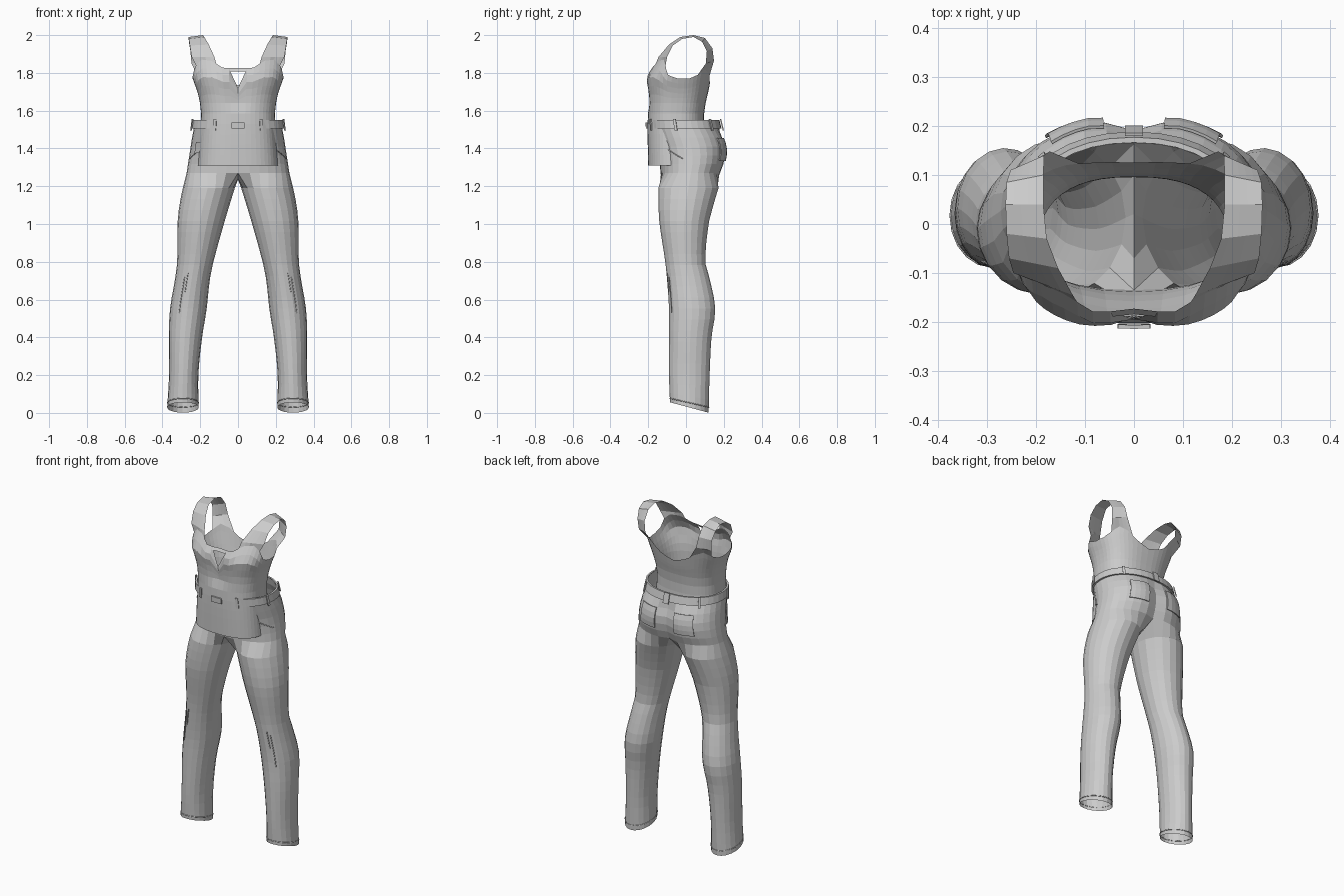
import bpy, bmesh
from math import sin, cos, radians, exp, copysign
from mathutils import Vector

cube = bpy.data.objects.get("Cube")
if cube:
    bpy.data.objects.remove(cube)

cloth = bpy.data.materials.new("grey_cloth")
cloth.use_nodes = True
GREY = (0.6, 0.6, 0.6, 1)
cloth.diffuse_color = GREY
cloth.node_tree.nodes["Principled BSDF"].inputs["Base Color"].default_value = GREY


# ---- helpers ----
def sample(table, z):
    """Smooth interpolation of station rows keyed on their first value."""
    n = len(table)
    z = min(max(z, table[0][0]), table[-1][0])
    i = max(k for k in range(n - 1) if table[k][0] <= z)

    def slope(k, c):
        a, b = table[max(k - 1, 0)], table[min(k + 1, n - 1)]
        return (b[c] - a[c]) / (b[0] - a[0])
    p, q = table[i], table[i + 1]
    h = q[0] - p[0]
    u = (z - p[0]) / h
    out = []
    for c in range(1, len(p)):
        out.append((2*u**3 - 3*u*u + 1) * p[c] + (3*u*u - 2*u**3) * q[c]
                   + h * ((u**3 - 2*u*u + u) * slope(i, c) + (u**3 - u*u) * slope(i + 1, c)))
    return out


def linear(table, t):
    for (a, va), (b, vb) in zip(table, table[1:]):
        if t <= b:
            return va + (vb - va) * (t - a) / (b - a)
    return table[-1][1]


def section(table, t, z, power):
    """Point on a rounded section; t runs from 0 at the front to 180 at the back."""
    rx, yf, yb = sample(table, z)
    s, c = sin(radians(t)), cos(radians(t))
    x = 0 if t in (0, 180) else rx * abs(s) ** power
    return Vector((x, (yf + yb) / 2 - (yb - yf) / 2 * copysign(abs(c) ** power, c), z))


def loft(bm, rows, closed=False):
    grid = [[bm.verts.new(p) for p in row] for row in rows]
    for a, b in zip(grid, grid[1:]):
        n = len(a)
        for i in range(n if closed else n - 1):
            j = (i + 1) % n
            bm.faces.new((a[i], a[j], b[j], b[i]))


def finish(name, bm, thickness=0, mirror=True):
    bmesh.ops.remove_doubles(bm, verts=bm.verts, dist=0.0005)
    bmesh.ops.recalc_face_normals(bm, faces=bm.faces)
    me = bpy.data.meshes.new(name)
    bm.to_mesh(me)
    bm.free()
    return add_object(name, me, thickness, mirror)


def add_object(name, data, thickness=0, mirror=True):
    ob = bpy.data.objects.new(name, data)
    bpy.context.collection.objects.link(ob)
    data.materials.append(cloth)
    if thickness:
        ob.modifiers.new("Thickness", 'SOLIDIFY').thickness = thickness
        ob.modifiers["Thickness"].offset = 0
    if mirror:
        m = ob.modifiers.new("Mirror", 'MIRROR')
        m.merge_threshold = 0.001
    return ob


def steps(a, b, n):
    return [a + (b - a) * i / n for i in range(n + 1)]


# ---- surfaces: (z, half width, front y, back y) ----
HIPS = [(1.27, .272, -.135, .188), (1.33, .263, -.14, .21), (1.40, .252, -.155, .217),
        (1.46, .243, -.175, .200), (1.50, .235, -.188, .178), (1.55, .228, -.19, .165)]
SHIRT = [(1.31, .212, -.2, .10), (1.45, .203, -.203, .10), (1.55, .195, -.203, .095),
         (1.62, .198, -.2, .10), (1.70, .215, -.205, .118), (1.77, .24, -.216, .132),
         (1.80, .246, -.203, .138), (1.87, .252, -.155, .148)]
# legs: (z, inner x, outer x, front y, back y)
LEG = [(.03, .208, .375, -.085, .12), (.2, .21, .365, -.09, .125), (.4, .19, .366, -.09, .135),
       (.55, .166, .36, -.09, .155), (.7, .15, .335, -.10, .128), (.8, .13, .322, -.11, .103),
       (1.0, .075, .32, -.14, .12), (1.1, .045, .31, -.146, .145), (1.2, .014, .29, -.146, .175)]


def hip(t, z, off=0):
    p = section(HIPS, t, z, 0.9)
    if t > 90 and z < 1.46:
        p.y -= 0.025 * exp(-(p.x / 0.05) ** 2)
    d = Vector((p.x, p.y - 0.02, 0)).normalized()
    return p + d * off


def shirt(t, z):
    p = section(SHIRT, t, z, 0.8)
    if t < 90 and z > 1.62:
        p.y += 0.014 * exp(-(p.x / 0.06) ** 2)
    return p


def leg(a, z, off=0):
    xi, xo, yf, yb = sample(LEG, z)
    x = (xi + xo) / 2 + ((xo - xi) / 2 + off) * cos(radians(a))
    y = (yf + yb) / 2 + ((yb - yf) / 2 + off) * sin(radians(a))
    tilt = max(0, 1 - (z - 0.03) / 0.15)
    return Vector((x, y, z - tilt * (0.002 + 0.27 * (y - 0.02))))


# ---- trousers: hips, crotch and legs in one skin ----
bm = bmesh.new()
ts = steps(0, 180, 16)
loft(bm, [[hip(t, z) for t in ts] for z in steps(1.55, 1.27, 6)])
top_ring = [hip(t, 1.27) for t in ts]
top_ring += [Vector((0, .10, 1.245)), Vector((0, .02, 1.235)), Vector((0, -.07, 1.24))]
angles = steps(-140, 140, 16) + [160, 180, 200]
loft(bm, [top_ring] + [[leg(a, z) for a in angles] for z in steps(1.19, .03, 20)], closed=True)
finish("trousers", bm)

# ---- sleeveless top: body, straps and bar over the keyhole ----
RIM = [(0, 1.72), (7.5, 1.825), (15, 1.828), (22.5, 1.85), (30, 1.865), (45, 1.87), (60, 1.84),
       (75, 1.79), (90, 1.77), (105, 1.77), (120, 1.79), (135, 1.82), (150, 1.80),
       (165, 1.76), (180, 1.735)]
ts = steps(0, 180, 24)
rim = [linear(RIM, t) for t in ts]
bm = bmesh.new()
rows = [[shirt(t, z) for t in ts] for z in steps(1.31, 1.64, 6)]
for f in steps(0, 1, 5)[1:]:
    rows.append([shirt(t, 1.64 + (r - 1.64) * f) for t, r in zip(ts, rim)])
loft(bm, rows)

STRAP = [((.125, -.145, 1.885), (.246, -.10, 1.885)), ((.155, -.09, 1.95), (.255, -.07, 1.945)),
         ((.178, -.03, 1.99), (.26, -.02, 1.98)), ((.185, .04, 2.0), (.262, .04, 1.99)),
         ((.185, .10, 1.985), (.26, .085, 1.965)), ((.183, .14, 1.93), (.252, .11, 1.915)),
         ((.172, .148, 1.865), (.246, .105, 1.85))]
edge = rows[-1]
bands = [edge[3:9]]
for inner, outer in STRAP:
    bands.append([Vector(inner).lerp(Vector(outer), f) for f in steps(0, 1, 5)])
bands.append(edge[21:15:-1])
loft(bm, bands)
loft(bm, [[shirt(0, 1.808), shirt(6.5, 1.808)], [shirt(0, 1.825), shirt(7.5, 1.825)]])
finish("sleeveless_top", bm)

# ---- belt: a closed band around the waist ----
bm = bmesh.new()
ts = steps(0, 180, 18)
loft(bm, [[hip(t, z, off) for t in ts] for z, off in
          [(1.505, .001), (1.505, .012), (1.55, .012), (1.55, .001)]])
finish("belt", bm)


# ---- plates that follow the hips ----
def hip_plate(name, t0, t1, z0, z1, off, thickness, nt=2, nz=1, mirror=True):
    plate = bmesh.new()
    loft(plate, [[hip(t, z, off) for t in steps(t0, t1, nt)] for z in steps(z0, z1, nz)])
    return finish(name, plate, thickness, mirror)


for label, t in (("front", 27), ("side", 78), ("back", 135)):
    hip_plate("belt_loop_" + label, t - 2, t + 2, 1.495, 1.555, .018, .006)
hip_plate("belt_loop_middle", 177, 180, 1.495, 1.555, .018, .006)
hip_plate("buckle", 0, 6, 1.505, 1.538, .02, .008)
hip_plate("back_pocket", 168, 140, 1.335, 1.455, .006, .006, 4, 4)
coin = hip_plate("coin_pocket", 46, 60, 1.375, 1.435, .004, .005, 3, 2, mirror=False)
coin.scale.x = -1


# ---- raised seams and creases ----
def seam(name, points, closed=False):
    cu = bpy.data.curves.new(name, 'CURVE')
    cu.dimensions = '3D'
    cu.bevel_depth = 0.0025
    cu.bevel_resolution = 0
    sp = cu.splines.new('POLY')
    sp.points.add(len(points) - 1)
    for q, p in zip(sp.points, points):
        q.co = (*p, 1)
    sp.use_cyclic_u = closed
    return add_object(name, cu)


seam("front_pocket_seam", [hip(36 + 40 * f, 1.44 - .095 * f ** .7, .002) for f in steps(0, 1, 8)])
seam("knee_crease_outer", [leg(-62, z, .001) for z in steps(.72, .53, 4)])
seam("knee_crease_inner", [leg(-72, z, .001) for z in steps(.74, .64, 3)])
seam("hem_stitch", [leg(a, .055, .0005) for a in steps(0, 342, 19)], closed=True)
